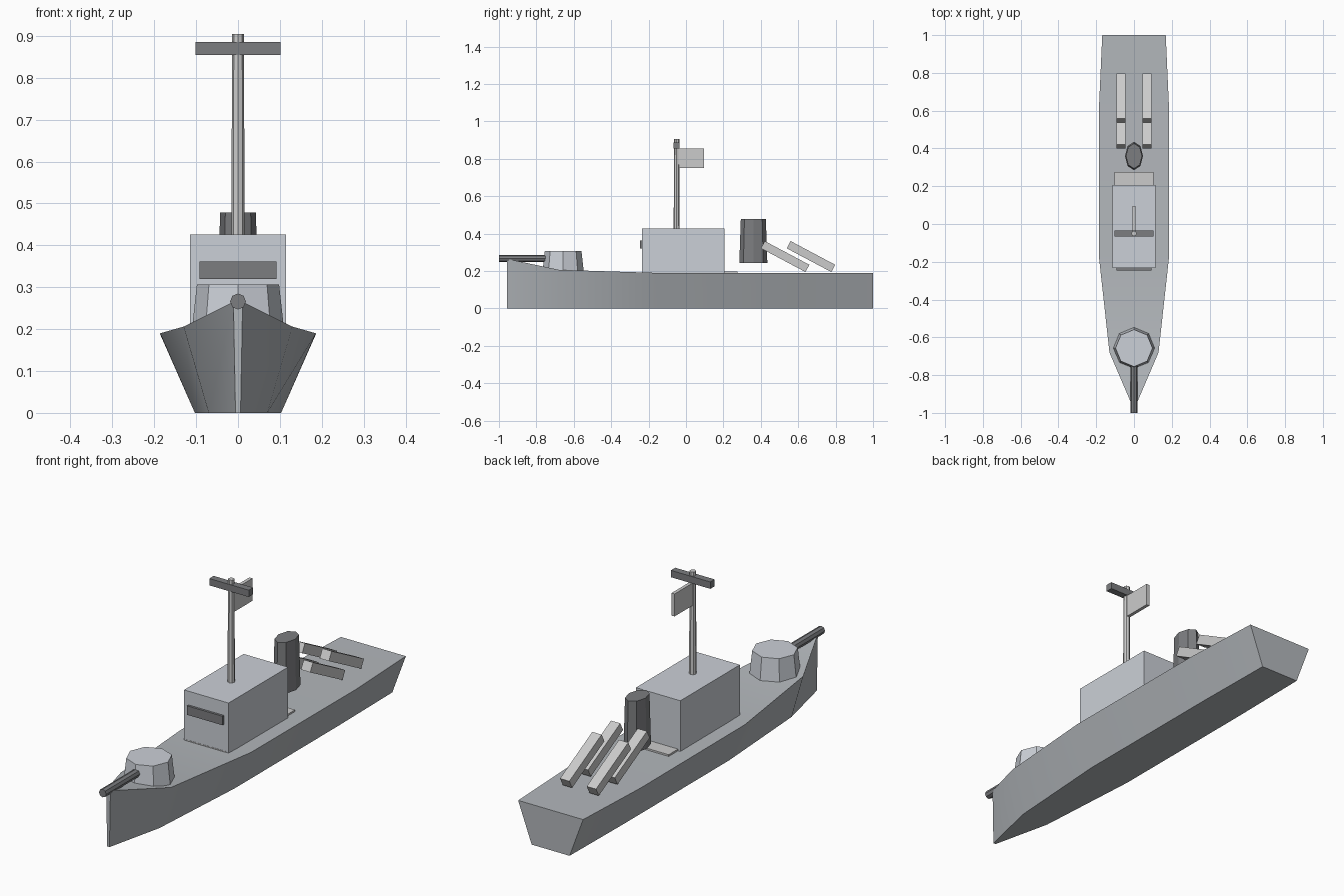
import bpy, bmesh, math
from mathutils import Matrix

if "Cube" in bpy.data.objects:
    bpy.data.objects.remove(bpy.data.objects["Cube"])


def paint(name, color):
    m = bpy.data.materials.new(name)
    m.diffuse_color = (*color, 1)
    m.use_nodes = True
    m.node_tree.nodes["Principled BSDF"].inputs["Base Color"].default_value = m.diffuse_color
    return m


HULL = paint("hull_grey", (0.45, 0.475, 0.50))
CABIN = paint("cabin_grey", (0.60, 0.63, 0.68))
DARK = paint("dark_grey", (0.20, 0.205, 0.215))
LIGHT = paint("light_grey", (0.80, 0.80, 0.80))


def finish(name, bm, mat, matrix=None):
    bmesh.ops.recalc_face_normals(bm, faces=bm.faces)
    if matrix:
        bm.transform(matrix)
    me = bpy.data.meshes.new(name)
    bm.to_mesh(me)
    bm.free()
    me.materials.append(mat)
    ob = bpy.data.objects.new(name, me)
    bpy.context.collection.objects.link(ob)
    return ob


def box(name, mat, center, size, tilt=0):
    bm = bmesh.new()
    bmesh.ops.create_cube(bm, size=1)
    m = (Matrix.Translation(center) @ Matrix.Rotation(tilt, 4, 'X')
         @ Matrix.Diagonal((*size, 1)))
    return finish(name, bm, mat, m)


def tube(name, mat, center, r_low, r_top, height, sides=8, squash=1, tilt=0):
    # tapered prism with corners on the x and y axes
    bm = bmesh.new()
    bmesh.ops.create_cone(bm, cap_ends=True, segments=sides,
                          radius1=r_low, radius2=r_top, depth=height)
    m = (Matrix.Translation(center) @ Matrix.Rotation(tilt, 4, 'X')
         @ Matrix.Diagonal((squash, 1, 1, 1)))
    return finish(name, bm, mat, m)


# Hull: stations of (y, keel half width, deck half width, deck height)
stations = [(-0.958, 0.006, 0.011, 0.265), (-0.68, 0.07, 0.13, 0.206),
            (-0.17, 0.103, 0.186, 0.19), (0.6, 0.103, 0.186, 0.188),
            (1.0, 0.098, 0.168, 0.188)]
bm = bmesh.new()
rings = [[bm.verts.new(p) for p in ((-b, y, 0), (b, y, 0), (w, y, z), (-w, y, z))]
         for y, b, w, z in stations]
for a, b in zip(rings, rings[1:]):
    for i in range(4):
        j = (i + 1) % 4
        bm.faces.new((a[i], a[j], b[j], b[i]))
bm.faces.new(rings[0])
bm.faces.new(rings[-1])
hull = finish("hull", bm, HULL)
bpy.context.view_layer.objects.active = hull
hull.select_set(True)
bpy.ops.object.shade_smooth_by_angle(angle=math.radians(35))

# Cabin, its base plate and front window
box("cabin_base", LIGHT, (0, 0.02, 0.19), (0.206, 0.51, 0.014))
box("cabin", CABIN, (0, -0.014, 0.305), (0.23, 0.44, 0.242))
box("bridge_window", DARK, (0, -0.238, 0.341), (0.184, 0.014, 0.042))

# Gun turret and barrel
tube("turret", CABIN, (0, -0.657, 0.253), 0.11, 0.098, 0.108)
tube("gun_barrel", DARK, (0, -0.86, 0.266), 0.019, 0.019, 0.28, tilt=math.pi / 2)

# Mast, crossbar and flag
tube("mast", LIGHT, (0, -0.05, 0.66), 0.016, 0.014, 0.49)
box("mast_crossbar", DARK, (0, -0.05, 0.87), (0.204, 0.032, 0.032))
box("flag", LIGHT, (0, 0.028, 0.802), (0.016, 0.136, 0.105))

# Funnel, oval and slightly narrower at the top
tube("funnel", DARK, (0, 0.36, 0.36), 0.075, 0.067, 0.236, squash=0.64)

# Two stepped launchers per side
for side, x in (("left", -0.069), ("right", 0.069)):
    for place, y in (("front", 0.53), ("rear", 0.668)):
        box(f"{side}_{place}_launcher", LIGHT, (x, y, 0.277),
            (0.048, 0.27, 0.044), math.radians(-28))
